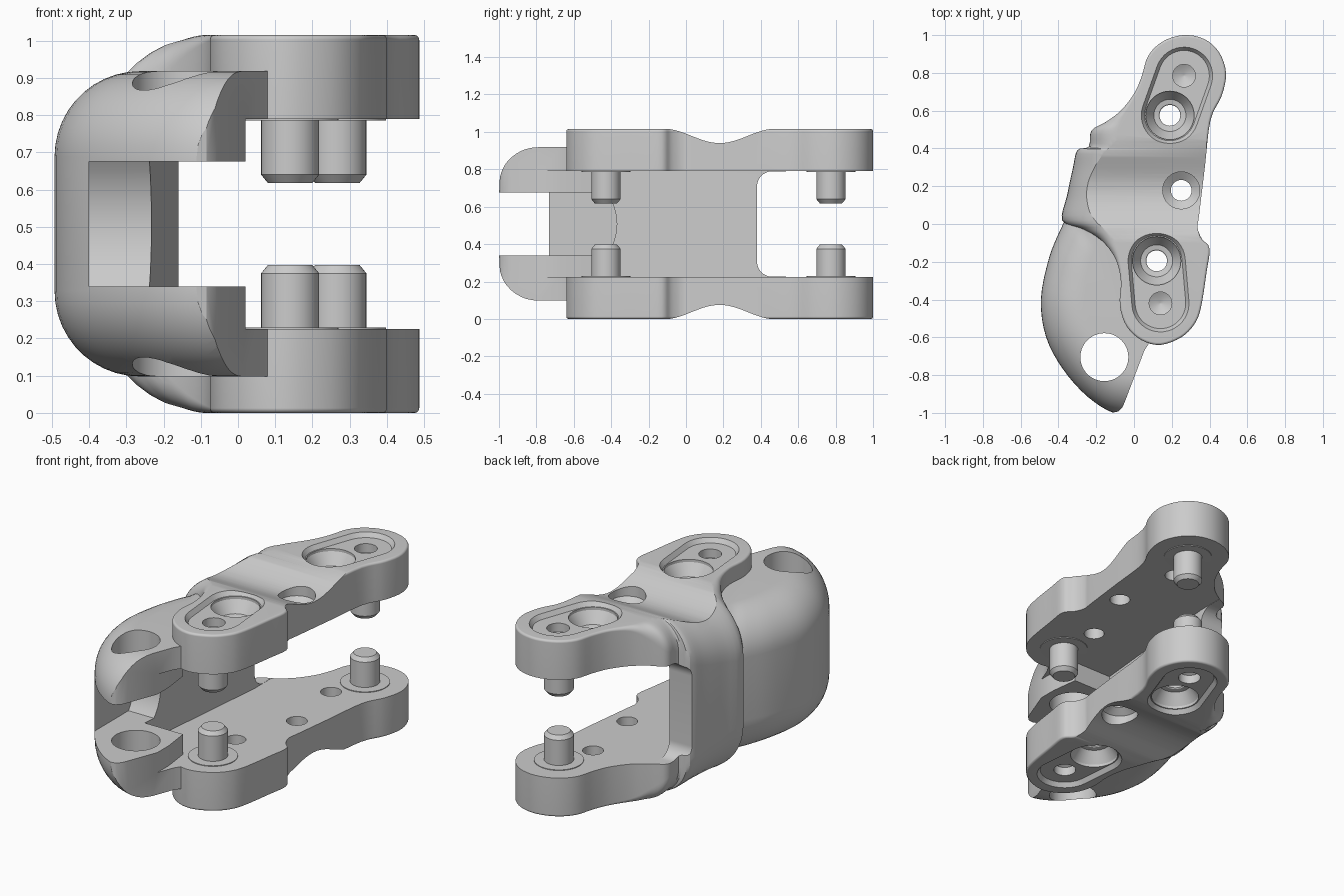
import bpy, bmesh, math
from mathutils import Vector

if "Cube" in bpy.data.objects:
    bpy.data.objects.remove(bpy.data.objects["Cube"])

H = 1.015                       # overall height, part is mirrored about H/2


def rings(name, loops):
    """Skin a stack of equal-length loops and cap both ends."""
    bm = bmesh.new()
    vs = [[bm.verts.new(p) for p in lp] for lp in loops]
    n = len(vs[0])
    for a, b in zip(vs, vs[1:]):
        for i in range(n):
            j = (i + 1) % n
            bm.faces.new((a[i], a[j], b[j], b[i]))
    bm.faces.new(vs[0][::-1])
    bm.faces.new(vs[-1])
    bmesh.ops.recalc_face_normals(bm, faces=bm.faces[:])
    me = bpy.data.meshes.new(name)
    bm.to_mesh(me)
    bm.free()
    ob = bpy.data.objects.new(name, me)
    bpy.context.collection.objects.link(ob)
    return ob


def prism(name, poly, lo, hi, axis='z'):
    put = (lambda a, b, h: (a, b, h)) if axis == 'z' else (lambda a, b, h: (h, a, b))
    return rings(name, [[put(a, b, h) for a, b in poly] for h in (lo, hi)])


def lathe(name, x, y, prof, n=40):
    ang = [2 * math.pi * i / n for i in range(n)]
    return rings(name, [[(x + r * math.cos(t), y + r * math.sin(t), z) for t in ang] for r, z in prof])


def flip(prof):
    return [(r, H - z) for r, z in prof]


def spline(pts, sub=4):
    out, n = [], len(pts)
    for i in range(n):
        a, b, c, d = (Vector(pts[(i + k) % n]) for k in (-1, 0, 1, 2))
        for s in range(sub):
            t = s / sub
            out.append(0.5 * (2 * b + (c - a) * t + (2 * a - 5 * b + 4 * c - d) * t * t
                              + (3 * b - a - 3 * c + d) * t ** 3))
    return out


def rounded_body(name, pts, lo, hi, centre, n=12):
    """Closed outline (x, y, fillet) with a fillet of varying size top and bottom."""
    P = spline(pts)
    info = []
    for i, p in enumerate(P):
        t = (P[(i + 1) % len(P)] - P[i - 1]).xy.normalized()
        r = max(p.z, 0)
        d = (Vector(centre) - p.xy).normalized() * r
        d += Vector((-t.y, t.x)) * 0.013 * (1 - min(1, r / 0.05))
        info.append((p.xy, d, d.length))
    loops = []
    for k in range(-n, n + 1):
        if k == 0:
            continue
        a = (abs(k) - 1) / (n - 1) * math.pi / 2
        lp = []
        for p, d, h in info:
            q = p + d * (1 - math.cos(a))
            e = h * (1 - math.sin(a))
            lp.append((q.x, q.y, hi - e if k > 0 else lo + e))
        loops.append(lp)
    return rings(name, loops)


def arc(cx, cy, r, a0, a1, n=12):
    return [(cx + r * math.cos(math.radians(a0 + (a1 - a0) * i / n)),
             cy + r * math.sin(math.radians(a0 + (a1 - a0) * i / n))) for i in range(n + 1)]


# rounded end shell
body = rounded_body("clevis_body", [
    (-.33, .08, .23), (-.385, -.02, .23), (-.45, -.18, .23), (-.493, -.4, .23), (-.465, -.6, .23),
    (-.375, -.77, .23), (-.245, -.915, .23), (-.1, -1.003, .23), (.05, -1.01, .23), (.15, -.87, .2),
    (.15, -.45, 0), (.05, -.1, 0), (-.1, .1, 0), (-.25, .15, .1)], .098, .918, (0, -.45))

# two-lobed plates joined by the filleted side wall
plates = rounded_body("plates", [
    (.345, .05, 0), (.375, .3, 0), (.405, .55, 0), (.465, .68, 0), (.487, .8, 0), (.45, .91, 0),
    (.37, .98, 0), (.26, 1.0, 0), (.15, .965, 0), (.075, .89, 0), (.04, .78, 0), (0, .69, 0),
    (-.07, .6, .02), (-.15, .54, .08), (-.225, .495, .14), (-.24, .41, .17), (-.3, .39, .23),
    (-.325, .29, .27), (-.355, .15, .3), (-.38, .02, .31), (-.28, -.03, .2), (-.18, -.08, .09),
    (-.1, -.18, .02), (-.07, -.3, 0), (-.075, -.43, 0), (-.04, -.54, 0), (.04, -.615, 0),
    (.14, -.64, 0), (.25, -.6, 0), (.32, -.53, 0), (.355, -.44, 0), (.385, -.25, 0),
    (.4, -.13, 0), (.36, -.08, 0), (.337, -.02, 0)], 0, H, (10, .2))

# slanted trim of the shell with a rounded tip
tip = prism("tip_cut", [(-.125, -1.1), (-.118, -1.0), (-.085, -.993), (-.062, -.972), (-.048, -.94),
                        (.055, -.67), (.1, -.6), (.6, -.6), (.6, -1.1)], -.1, 1.2)
steps = [('DIFFERENCE', tip), ('UNION', plates)]
cuts = []

# inner cavity, end slot and rear opening
cuts.append(prism("cavity", [(-.245, -.5), (0, -.5), (.02, -.66), (.02, -1.2), (1, -1.2),
                             (1, 1.2), (-.16, 1.2), (-.16, .38)], .225, .79))
cuts.append(prism("slot", [(-1.3, .34)] + arc(-.65, .5075, .28, -36.7, 36.7) + [(-1.3, .675)],
                  -.4, 1.1, 'x'))
cuts.append(prism("opening", arc(.46, .306, .08, 270, 180) + arc(.46, .709, .08, 180, 90)
                  + [(1.3, .789), (1.3, .226)], -.7, .1, 'x'))

# saddle dips between the lobes
ys = [-.12 + .6 * i / 28 for i in range(29)]
dip = [(y, H + .002 - .0385 * (1 + math.cos(math.pi * (y - .18) / .3))) for y in ys]
dip += [(.48, 1.2), (-.12, 1.2)]
cuts.append(prism("dip_top", dip, -.8, .8, 'x'))
cuts.append(prism("dip_bottom", [(y, H - z) for y, z in dip], -.8, .8, 'x'))


# capsule recesses with a chamfered edge
def capsule(a, b, r):
    a, b = Vector(a), Vector(b)
    t = math.degrees(math.atan2(b.y - a.y, b.x - a.x))
    return arc(a.x, a.y, r, t + 90, t + 270, 20) + arc(b.x, b.y, r, t - 90, t + 90, 20)


bore = [(.128, 1.1), (.128, .975), (.085, .91), (.06, .905), (.055, .9)]
blind = [(.06, 1.1), (.06, .94), (.005, .91)]
for a, b in (((.12, -.195), (.14, -.42)), ((.19, .575), (.265, .785))):
    for f in (1, -1):
        loops = []
        for r, z in ((.162, 1.04), (.152, H + .001), (.134, .99)):
            z = z if f == 1 else H - z
            loops.append([(x, y, z) for x, y in capsule(a, b, r)])
        cuts.append(rings("recess", loops))
        cuts.append(lathe("blind", b[0], b[1], blind if f == 1 else flip(blind), 32))
    # counterbored through holes
    cuts.append(lathe("bore", a[0], a[1], bore + flip(bore)[::-1]))

# middle countersunk hole and large shell hole
sink = [(.098, 1.1), (.098, .9), (.055, .87)]
cuts.append(lathe("sink", .25, .178, sink + flip(sink)[::-1]))
cuts.append(lathe("shell_hole", -.157, -.705, [(.127, 1.1), (.127, -.1)], 56))


def combine(op, ob, solver):
    """Evaluate one boolean and return the resulting mesh."""
    m = body.modifiers.new("bool", 'BOOLEAN')
    m.operation, m.object, m.solver = op, ob, solver
    bpy.context.view_layer.update()
    dg = bpy.context.evaluated_depsgraph_get()
    me = bpy.data.meshes.new_from_object(body.evaluated_get(dg))
    body.modifiers.remove(m)
    return me


# apply all booleans, falling back to the second solver if the first does nothing
for op, ob in steps + [('DIFFERENCE', c) for c in cuts]:
    ob.hide_render = True
    before = len(body.data.vertices)
    me = combine(op, ob, 'MANIFOLD')
    if len(me.polygons) == 0 or len(me.vertices) == before:
        me = combine(op, ob, 'FLOAT')
    body.data = me
bpy.context.view_layer.update()
for ob in [s[1] for s in steps] + cuts:
    bpy.data.objects.remove(ob)
bpy.context.view_layer.update()

# chamfered pivot pins on thin bosses
pin = [(.13, .8), (.13, .786), (.078, .785), (.078, .64), (.06, .618)]
parts = [body]
for nm, x, y in (("front", .14, -.428), ("rear", .267, .775)):
    parts.append(lathe(nm + "_pin_top", x, y, pin))
    parts.append(lathe(nm + "_pin_bottom", x, y, flip(pin)))

# smooth shading with crisp edges
for o in parts:
    o.data.shade_smooth()
    o.data.set_sharp_from_angle(angle=math.radians(30))
